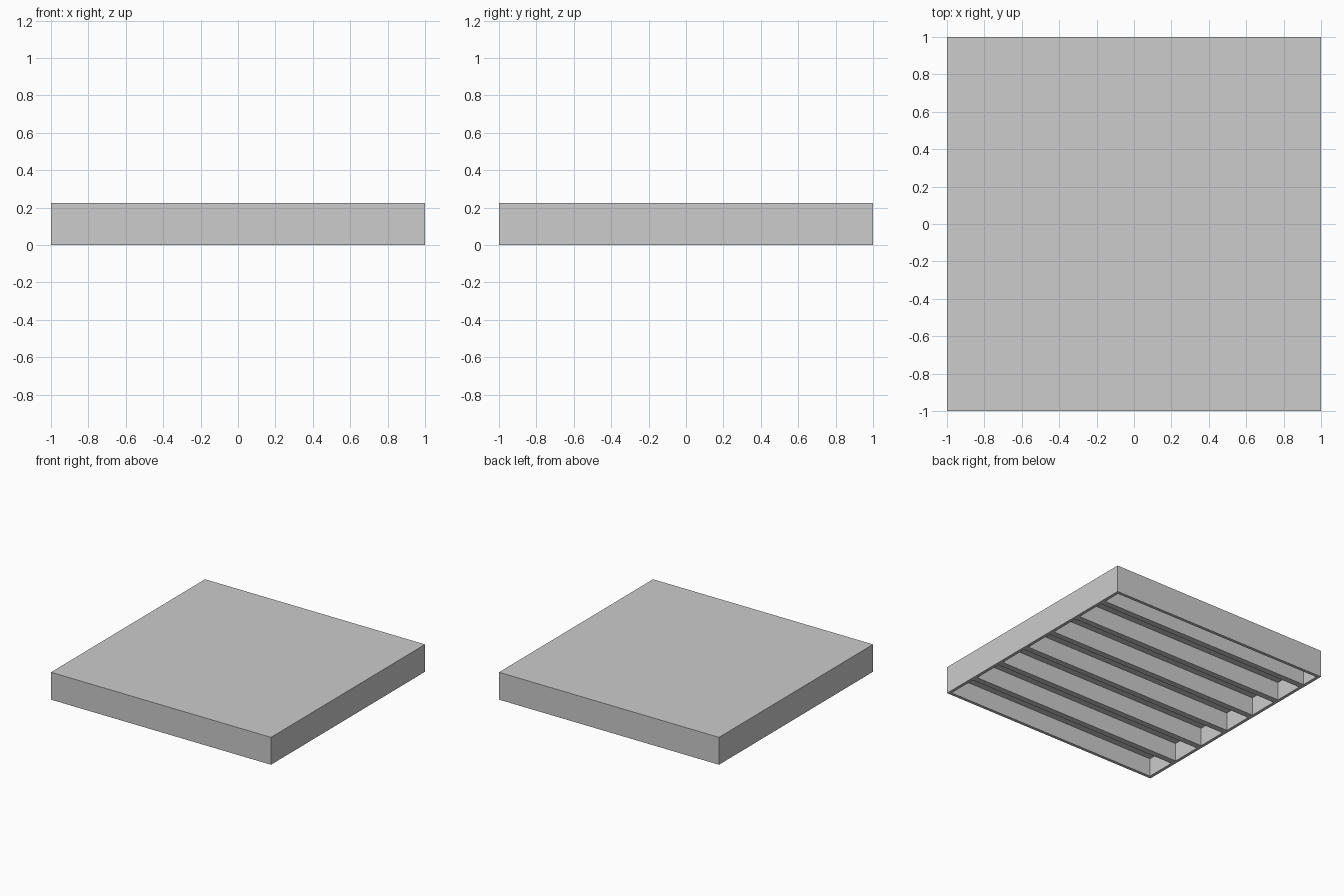
import bpy
import bmesh
from mathutils import Matrix, Vector

if "Cube" in bpy.data.objects:
    bpy.data.objects.remove(bpy.data.objects["Cube"], do_unlink=True)

HEIGHT = 0.225      # whole panel
DEPTH = 0.15        # hollow depth from below
RIM = 0.025         # outer wall thickness
RIB = 0.05          # rib thickness
PITCH = 0.3         # rib spacing


def add_box(bm, low, high):
    low, high = Vector(low), Vector(high)
    place = Matrix.Translation((low + high) / 2) @ Matrix.Diagonal((*(high - low), 1))
    bmesh.ops.create_cube(bm, size=1, matrix=place)


def make_object(name, boxes):
    bm = bmesh.new()
    for low, high in boxes:
        add_box(bm, low, high)
    mesh = bpy.data.meshes.new(name)
    bm.to_mesh(mesh)
    bm.free()
    obj = bpy.data.objects.new(name, mesh)
    bpy.context.collection.objects.link(obj)
    return obj


# Plain grey material
grey = bpy.data.materials.new("light_grey")
grey.use_nodes = True
colour = (0.604, 0.604, 0.604, 1)
grey.diffuse_color = colour
grey.node_tree.nodes["Principled BSDF"].inputs["Base Color"].default_value = colour

# Solid slab
panel = make_object("ribbed_floor_panel", [((-1, -1, 0), (1, 1, HEIGHT))])
panel.data.materials.append(grey)

# Hollows running side to side between the ribs, the rearmost one narrower
inner = 1 - RIM
hollows = []
for i in range(7):
    front = -inner + i * PITCH
    back = min(front + PITCH - RIB, inner)
    hollows.append(((-inner, front, -0.1), (inner, back, DEPTH)))
cutter = make_object("hollow_cutter", hollows)
cutter.data.materials.append(grey)
cutter.hide_render = True

# Cut the hollows and keep the finished mesh
cut = panel.modifiers.new("hollows", 'BOOLEAN')
cut.operation = 'DIFFERENCE'
cut.solver = 'EXACT'
cut.object = cutter
bpy.context.view_layer.update()
graph = bpy.context.evaluated_depsgraph_get()
finished = bpy.data.meshes.new_from_object(panel.evaluated_get(graph))
panel.modifiers.clear()
panel.data = finished
bpy.data.objects.remove(cutter, do_unlink=True)
